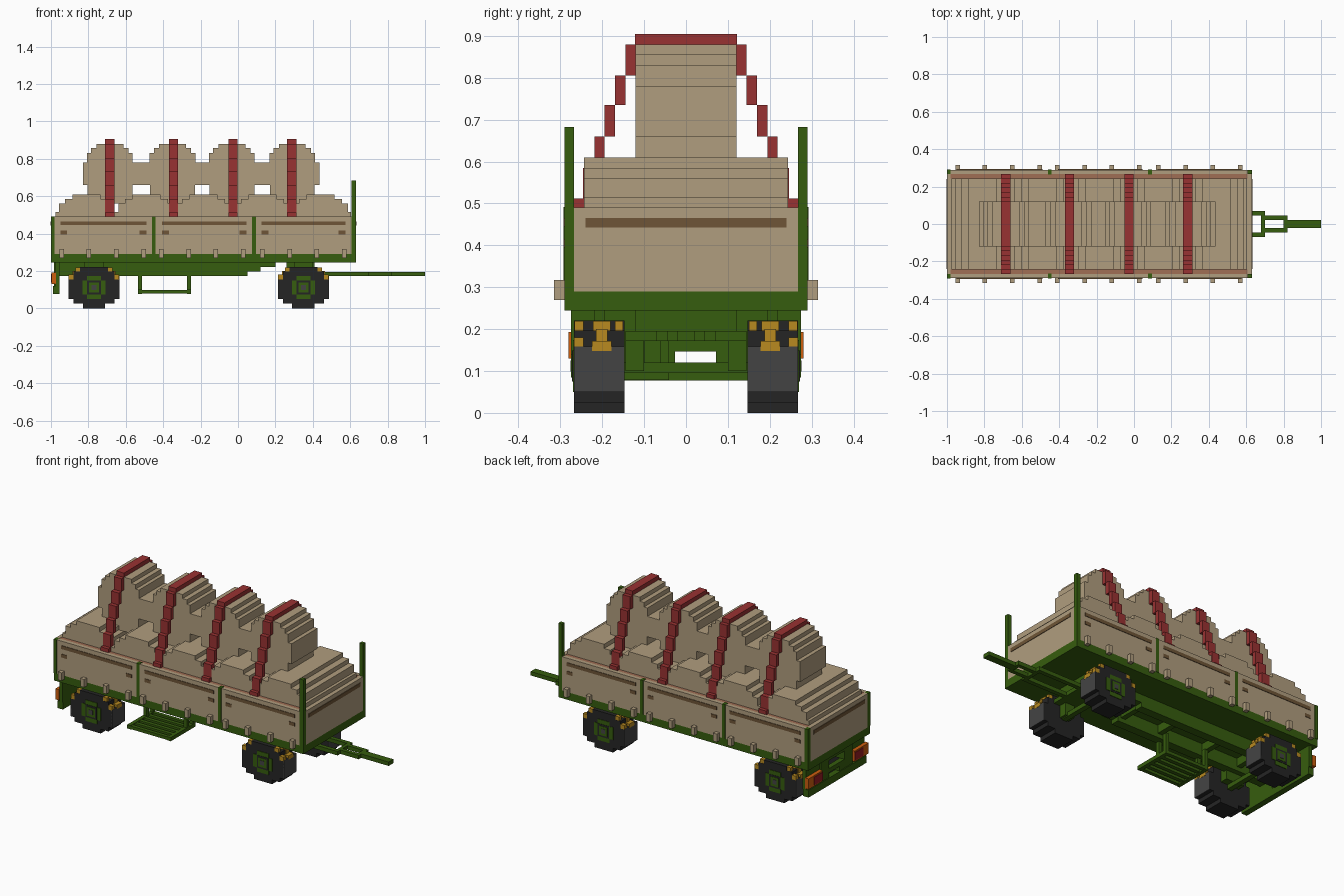
import bpy, bmesh

cube = bpy.data.objects.get("Cube")
if cube:
    bpy.data.objects.remove(cube, do_unlink=True)


def material(name, rgb):
    lin = [(c / 255 / 12.92) if c < 10 else ((c / 255 + 0.055) / 1.055) ** 2.4 for c in rgb]
    m = bpy.data.materials.new(name)
    m.use_nodes = True
    m.diffuse_color = (*lin, 1)
    m.node_tree.nodes["Principled BSDF"].inputs["Base Color"].default_value = (*lin, 1)
    return m


TAN = material("tan", (176, 157, 126))
GREEN = material("dark green", (54, 93, 14))
RED = material("strap red", (153, 50, 50))
BLACK = material("tyre black", (37, 37, 37))
GREY = material("tread grey", (68, 68, 68))
GOLD = material("gold", (184, 138, 32))
BROWN = material("brown", (110, 85, 55))
RUST = material("rust brown", (160, 110, 85))
ORANGE = material("lamp orange", (205, 95, 15))
LAMP = material("lamp red", (150, 28, 36))


def part(name, mat, boxes, mirror=False):
    """One object from boxes (x0, x1, y0, y1, z0, z1); mirror copies them across y = 0."""
    boxes = list(boxes)
    if mirror:
        boxes += [(a, b, -d, -c, e, f) for a, b, c, d, e, f in boxes]
    bm = bmesh.new()
    for x0, x1, y0, y1, z0, z1 in boxes:
        vs = bmesh.ops.create_cube(bm, size=1)["verts"]
        bmesh.ops.scale(bm, vec=(x1 - x0, y1 - y0, z1 - z0), verts=vs)
        bmesh.ops.translate(bm, vec=((x0 + x1) / 2, (y0 + y1) / 2, (z0 + z1) / 2), verts=vs)
    me = bpy.data.meshes.new(name)
    bm.to_mesh(me)
    bm.free()
    me.materials.append(mat)
    ob = bpy.data.objects.new(name, me)
    bpy.context.collection.objects.link(ob)
    return ob


# Bed and corner posts
part("bed_floor", GREEN, [(-1, 0.63, -0.29, 0.29, 0.245, 0.29)])
part("posts", GREEN, [
    (-1, -0.98, 0.267, 0.292, 0.29, 0.49),
    (-0.46, -0.44, 0.265, 0.292, 0.29, 0.492),
    (0.075, 0.095, 0.265, 0.292, 0.29, 0.492),
    (0.606, 0.63, 0.267, 0.29, 0.29, 0.683)], True)

# Side boards with stripes, slots and hinges
panels = [(-0.98, -0.46), (-0.44, 0.075), (0.095, 0.606)]
stripes = [(-0.95, -0.49), (-0.405, 0.045), (0.125, 0.575)]
part("side_boards", TAN, [(a, b, 0.267, 0.29, 0.29, 0.49) for a, b in panels], True)
part("side_stripes", BROWN, [(a, b, 0.289, 0.293, 0.445, 0.465) for a, b in stripes], True)
part("side_slots", BROWN,
     [(x, x + 0.037, 0.289, 0.293, 0.395, 0.415) for a, b in stripes for x in (a, b - 0.037)], True)
part("hinges", TAN,
     [(x - 0.012, x + 0.012, 0.285, 0.315, 0.27, 0.317)
      for s in (-0.943, -0.41, 0.13) for x in (s + i * 0.146 for i in range(4))], True)
part("inner_rails", RUST, [(-0.98, 0.606, 0.243, 0.267, 0.29, 0.488)], True)
part("end_boards", TAN, [(0.606, 0.63, -0.267, 0.267, 0.29, 0.49),
                         (-1, -0.98, -0.267, 0.267, 0.29, 0.49)])
part("end_stripes", BROWN, [(0.629, 0.633, -0.24, 0.24, 0.443, 0.465),
                            (-1.003, -0.999, -0.24, 0.24, 0.443, 0.465)])

# Lower layer of bales: stepped round tops over a filled base
low_centres = (-0.81, -0.49, -0.185, 0.13, 0.44)
low_rows = [(0.165, 0.49, 0.515), (0.148, 0.515, 0.56), (0.115, 0.56, 0.585), (0.075, 0.585, 0.61)]
part("lower_bales", TAN,
     [(-0.98, 0.606, -0.243, 0.243, 0.29, 0.49)] +
     [(c - r, c + r, -0.243, 0.243, z0, z1) for c in low_centres for r, z0, z1 in low_rows] +
     [(-0.45, 0.4, -0.243, 0.243, 0.49, 0.56)])

# Upper layer of bales, joined at the middle
top_centres = (-0.685, -0.35, -0.033, 0.29)
top_rows = [(0.12, 0.56, 0.66), (0.145, 0.66, 0.78), (0.122, 0.78, 0.83),
            (0.1, 0.83, 0.856), (0.072, 0.856, 0.88)]
part("upper_bales", TAN,
     [(c - r, c + r, -0.12, 0.12, z0, z1) for c in top_centres for r, z0, z1 in top_rows] +
     [(-0.56, 0.2, -0.12, 0.12, 0.66, 0.78)])

# Straps stepping down to the side boards
steps = [(0.12, 0.145, 0.805, 0.88), (0.145, 0.17, 0.735, 0.805), (0.17, 0.194, 0.66, 0.735),
         (0.194, 0.218, 0.585, 0.66), (0.218, 0.246, 0.51, 0.585), (0.243, 0.267, 0.489, 0.512)]
for i, c in enumerate((-0.685, -0.345, -0.027, 0.288)):
    a, b = c - 0.025, c + 0.025
    part(f"strap_{i + 1}", RED,
         [(a, b, y0, y1, z0, z1) for y0, y1, z0, z1 in steps] +
         [(a, b, 0, 0.122, 0.878, 0.905)], True)

# Chassis rails, cross members and axles
part("chassis", GREEN, [
    (-0.97, 0.05, 0.07, 0.12, 0.172, 0.245),
    (0.05, 0.12, 0.07, 0.12, 0.197, 0.245),
    (0.12, 0.2, 0.07, 0.12, 0.22, 0.245)], True)
part("cross_members", GREEN,
     [(x, x + 0.03, -0.12, 0.12, 0.197, 0.245) for x in (-0.95, -0.785, -0.55, -0.25, 0.0)])
part("rear_axle", GREEN, [(-0.785, -0.755, -0.16, 0.16, 0.095, 0.12),
                          (-0.83, -0.71, 0.1, 0.145, 0.12, 0.195),
                          (-0.83, -0.71, -0.145, -0.1, 0.12, 0.195)])
part("front_axle", GREEN, [(0.335, 0.365, -0.16, 0.16, 0.095, 0.12),
                           (0.26, 0.41, -0.12, 0.12, 0.195, 0.245)])
part("axle_supports", GREEN, [(x - 0.03, x + 0.03, 0.1, 0.145, 0.1, 0.195) for x in (0.35,)] +
     [(x - 0.05, x + 0.05, 0.194, 0.218, 0.2, 0.246) for x in (0.35, -0.77)], True)

# Drawbar fork
part("drawbar_arms", GREEN, [(0.28, 0.7, 0.045, 0.07, 0.172, 0.195),
                             (0.68, 0.82, 0.022, 0.045, 0.172, 0.195)], True)
part("drawbar", GREEN, [(0.68, 0.7, -0.07, 0.07, 0.172, 0.195),
                        (0.8, 0.82, -0.045, 0.045, 0.172, 0.195),
                        (0.82, 1.0, -0.022, 0.022, 0.172, 0.195),
                        (0.28, 0.42, -0.145, 0.145, 0.172, 0.195)])

# Wheels: stepped tyre, grey tread ends, layered hub, gold clamps
tyre_rows = [(0.06, 0, 0.025), (0.11, 0.025, 0.05), (0.133, 0.05, 0.158),
             (0.11, 0.158, 0.197), (0.075, 0.197, 0.22)]
for end, cx in (("rear", -0.77), ("front", 0.35)):
    for side, s in (("left", 1), ("right", -1)):
        def boxes(items):
            return [(cx + a, cx + b, min(s * c, s * d), max(s * c, s * d), e, f)
                    for a, b, c, d, e, f in items]
        tag = f"{end}_{side}"
        part(f"{tag}_tyre", BLACK, boxes([(-r, r, 0.147, 0.267, a, b) for r, a, b in tyre_rows]))
        part(f"{tag}_tread", GREY, boxes([(q * 0.134 - 0.002, q * 0.134 + 0.002, 0.147, 0.267, 0.05, 0.158)
                                          for q in (1, -1)]))
        part(f"{tag}_hub", GREEN, boxes([(-0.062, 0.062, 0.15, 0.27, 0.075, 0.149),
                                         (-0.038, 0.038, 0.15, 0.27, 0.05, 0.174)]))
        part(f"{tag}_hub_ring", BLACK, boxes([(-0.037, 0.037, 0.26, 0.272, 0.075, 0.149)]))
        part(f"{tag}_hub_plate", GREEN, boxes([(-0.027, 0.027, 0.26, 0.274, 0.085, 0.139)]))
        part(f"{tag}_hub_cap", GREY, boxes([(-0.013, 0.013, 0.26, 0.276, 0.099, 0.125)]))
        clamps = []
        for q in (1, -1):
            for near, far, y0, y1, z0, z1 in (
                    (0.105, 0.137, 0.178, 0.225, 0.148, 0.172),
                    (0.1, 0.114, 0.188, 0.215, 0.172, 0.2),
                    (0.07, 0.1, 0.18, 0.222, 0.197, 0.219),
                    (0.07, 0.1, 0.15, 0.17, 0.197, 0.219),
                    (0.07, 0.1, 0.245, 0.266, 0.197, 0.219),
                    (0.11, 0.135, 0.245, 0.268, 0.155, 0.18)):
                x0, x1 = sorted((q * near, q * far))
                clamps.append((x0, x1, y0, y1, z0, z1))
        part(f"{tag}_clamps", GOLD, boxes(clamps))

# Rear bumper with lamps
part("bumper", GREEN, [(-0.99, -0.955, -0.27, 0.27, 0.077, 0.12),
                       (-0.985, -0.955, -0.145, 0.145, 0.147, 0.172),
                       (-0.985, -0.955, -0.12, 0.12, 0.22, 0.246)])
part("bumper_uprights", GREEN, [(-0.985, -0.955, 0.072, 0.145, 0.1, 0.246),
                                (-0.975, -0.955, 0.145, 0.275, 0.12, 0.246)], True)
part("bumper_block", GREEN, [(-0.985, -0.955, -0.075, -0.026, 0.1, 0.172)])
part("lamp_housings", ORANGE, [(-0.997, -0.974, 0.15, 0.28, 0.13, 0.193)], True)
part("lamp_lenses", LAMP, [(-1.0, -0.99, 0.15, 0.23, 0.138, 0.185)], True)

# Slatted rack hung under one side
part("rack", GREEN,
     [(x, x + 0.022, -0.27, -0.04, 0.078, 0.1) for x in (-0.535, -0.272)] +
     [(-0.535, -0.25, y, y + 0.022, 0.08, 0.098) for y in (-0.27, -0.228, -0.187, -0.145, -0.104, -0.062)] +
     [(x, x + 0.022, y, y + 0.022, 0.09, 0.2) for x in (-0.535, -0.272) for y in (-0.12, -0.062)])
